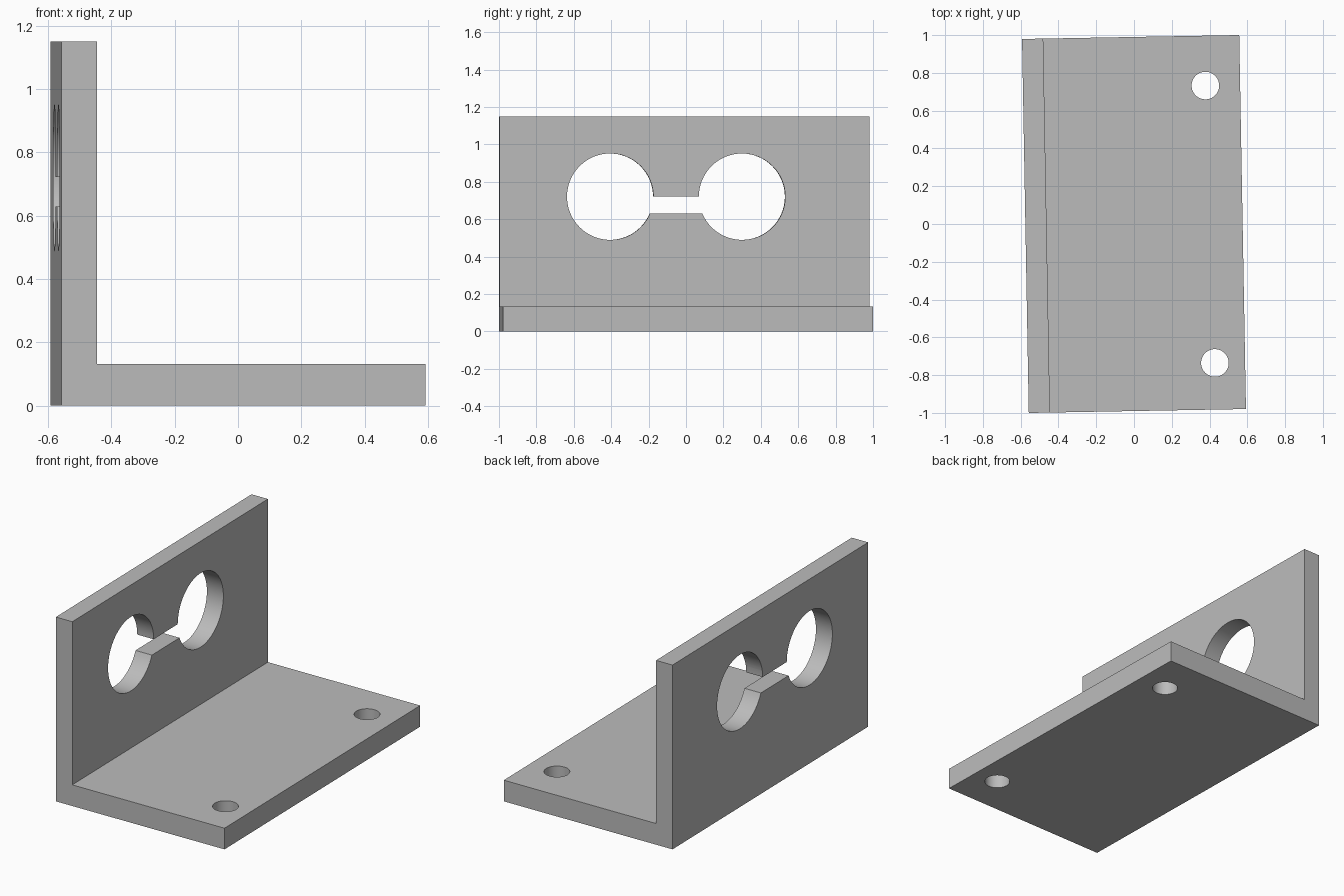
import bpy
import bmesh
from math import pi, radians

cube = bpy.data.objects.get("Cube")
if cube:
    bpy.data.objects.remove(cube, do_unlink=True)

WIDTH, LENGTH, HEIGHT = 1.15, 1.98, 1.15
WALL, BASE = 0.112, 0.132
TURN = radians(1.03)

grey = bpy.data.materials.new("plain_grey")
grey.use_nodes = True
colour = (0.5, 0.5, 0.5, 1)
grey.diffuse_color = colour
grey.node_tree.nodes["Principled BSDF"].inputs["Base Color"].default_value = colour


def cylinder(name, radius, location, rotation=(0, 0, 0)):
    bpy.ops.mesh.primitive_cylinder_add(vertices=64, radius=radius, depth=0.5,
                                        location=location, rotation=rotation)
    bpy.context.object.name = name
    return bpy.context.object


def cut(body, cutter):
    cutter.hide_render = True
    mod = body.modifiers.new(cutter.name, "BOOLEAN")
    mod.operation = "DIFFERENCE"
    mod.solver = "EXACT"
    mod.object = cutter
    bpy.context.view_layer.objects.active = body
    bpy.ops.object.modifier_apply(modifier=mod.name)
    bpy.data.objects.remove(cutter, do_unlink=True)


# L-shaped profile extruded along the length
left, right = -WIDTH / 2, WIDTH / 2
profile = [(left, 0), (right, 0), (right, BASE), (left + WALL, BASE),
           (left + WALL, HEIGHT), (left, HEIGHT)]
bm = bmesh.new()
face = bm.faces.new([bm.verts.new((x, -LENGTH / 2, z)) for x, z in profile])
extruded = bmesh.ops.extrude_face_region(bm, geom=[face])["geom"]
bmesh.ops.translate(bm, vec=(0, LENGTH, 0),
                    verts=[v for v in extruded if isinstance(v, bmesh.types.BMVert)])
bmesh.ops.recalc_face_normals(bm, faces=bm.faces)
mesh = bpy.data.meshes.new("angle_bracket")
bm.to_mesh(mesh)
bm.free()
mesh.materials.append(grey)
bracket = bpy.data.objects.new("angle_bracket", mesh)
bpy.context.collection.objects.link(bracket)

# Two large round openings in the upright wall
openings = (-0.397, 0.308)
for y in openings:
    cut(bracket, cylinder("wall_opening", 0.231, (left, y, 0.72), (0, pi / 2, 0)))

# Narrow slot joining the openings
bpy.ops.mesh.primitive_cube_add(size=1, location=(left, sum(openings) / 2, 0.676))
slot = bpy.context.object
slot.name = "joining_slot"
slot.scale = (0.5, openings[1] - openings[0], 0.092)
cut(bracket, slot)

# Screw holes through the base plate
for x, y in ((0.391, 0.726), (0.415, -0.743)):
    cut(bracket, cylinder("screw_hole", 0.073, (x, y, BASE / 2)))

# Smooth hole walls, sharp corners, slight turn about the vertical
bpy.ops.object.select_all(action="DESELECT")
bracket.select_set(True)
bpy.context.view_layer.objects.active = bracket
bpy.ops.object.shade_smooth_by_angle(angle=radians(30))
bracket.rotation_euler.z = TURN
